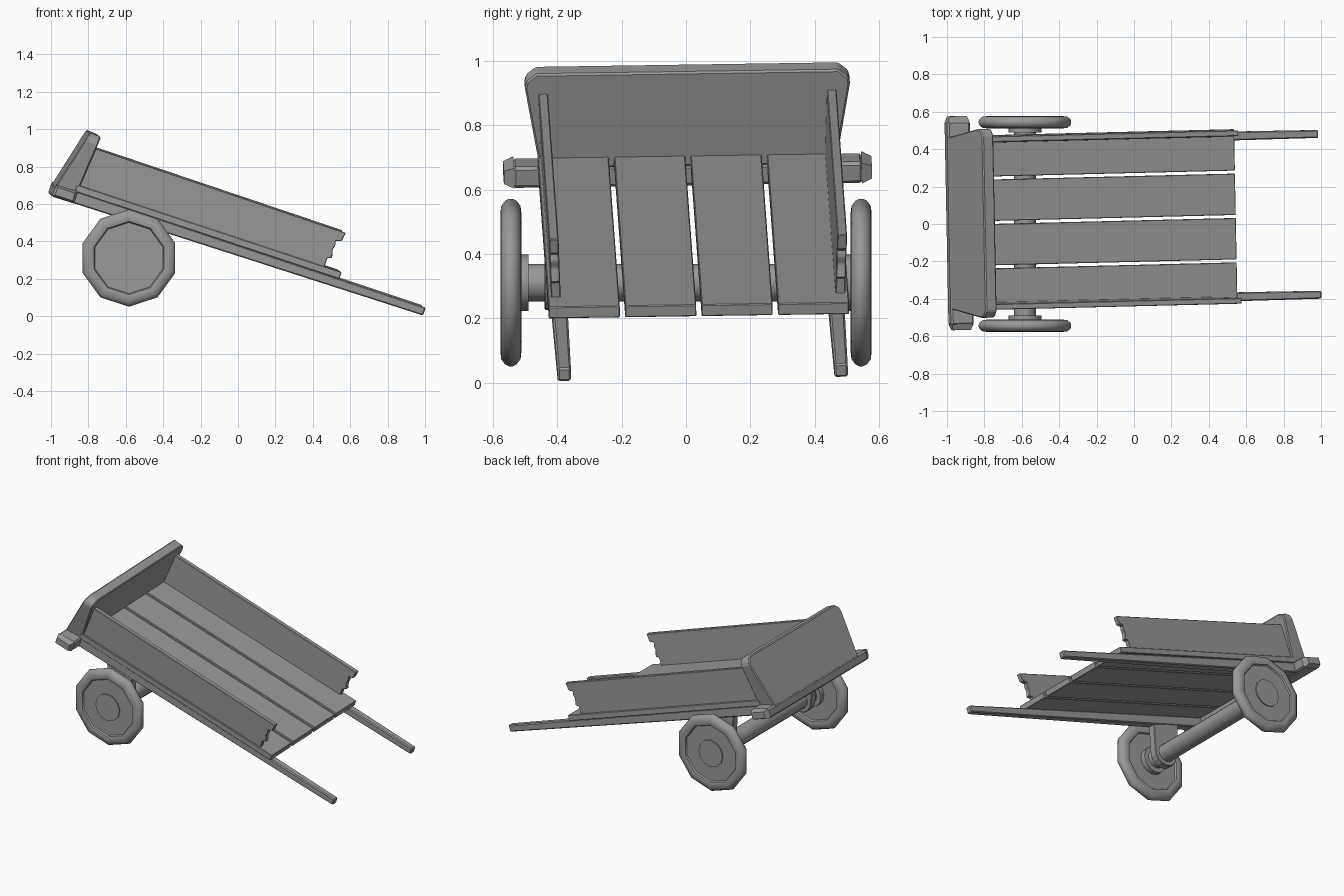
import bpy, bmesh, math
from mathutils import Matrix, Vector

cube = bpy.data.objects.get("Cube")
if cube:
    bpy.data.objects.remove(cube, do_unlink=True)

GREY = (0.32, 0.32, 0.32, 1.0)
wood = bpy.data.materials.new("weathered_grey")
wood.use_nodes = True
wood.diffuse_color = GREY
bsdf = next(n for n in wood.node_tree.nodes if n.type == 'BSDF_PRINCIPLED')
bsdf.inputs["Base Color"].default_value = GREY

# Tilted frame of the cart bed: x along the bed, z out of the floor, origin at its front edge
BED = (Matrix.Translation((0.545, 0.04, 0.242))
       @ Matrix.Rotation(math.radians(1.4), 4, 'Z')
       @ Matrix.Rotation(math.radians(18.3), 4, 'Y')
       @ Matrix.Rotation(math.radians(0.9), 4, 'X'))
WORLD = Matrix.Identity(4)
SIDES = (("right", -1), ("left", 1))


def finish(name, bm, matrix, bevel=0.0, smooth=None):
    bmesh.ops.recalc_face_normals(bm, faces=bm.faces)
    mesh = bpy.data.meshes.new(name)
    bm.to_mesh(mesh)
    bm.free()
    mesh.materials.append(wood)
    if smooth:
        mesh.shade_smooth()
        mesh.set_sharp_from_angle(angle=math.radians(smooth))
    obj = bpy.data.objects.new(name, mesh)
    obj.matrix_world = matrix
    bpy.context.collection.objects.link(obj)
    if bevel:
        mod = obj.modifiers.new("worn_edges", 'BEVEL')
        mod.width = bevel
        mod.segments = 1
    return obj


def loft(name, ring_a, ring_b, matrix=BED, bevel=0.0):
    """Solid between two outlines with the same number of points."""
    bm = bmesh.new()
    a = [bm.verts.new(p) for p in ring_a]
    b = [bm.verts.new(p) for p in ring_b]
    bm.faces.new(a)
    bm.faces.new(b[::-1])
    for i in range(len(a)):
        j = (i + 1) % len(a)
        bm.faces.new((a[i], a[j], b[j], b[i]))
    return finish(name, bm, matrix, bevel)


def rect(x, y, half_y, low, high):
    """Rectangle across the bed at distance x."""
    return [(x, y - half_y, low), (x, y + half_y, low),
            (x, y + half_y, high), (x, y - half_y, high)]


def lathe(name, profile, centre, sides, smooth):
    """Spin (radius, y) points around the y axis; the first and last lie on it."""
    bm = bmesh.new()
    verts = [bm.verts.new((0, y, r)) for r, y in profile]
    edges = [bm.edges.new(pair) for pair in zip(verts, verts[1:])]
    bmesh.ops.spin(bm, geom=verts + edges, cent=(0, 0, 0), axis=(0, 1, 0),
                   angle=math.tau, steps=sides, use_merge=False)
    bmesh.ops.remove_doubles(bm, verts=bm.verts, dist=0.0005)
    return finish(name, bm, Matrix.Translation(centre), smooth=smooth)


# Floor: four planks with narrow gaps
for i in range(4):
    y = (i - 1.5) * 0.2375
    loft(f"floor_plank_{i + 1}", rect(-1.49, y, 0.1105, -0.038, 0),
         rect(0, y, 0.1105, -0.038, 0), bevel=0.003)

# Side boards with a broken front end, leaning out slightly
board = [(-1.485, -0.005), (-1.46, 0.215), (-0.045, 0.207), (-0.052, 0.158),
         (-0.083, 0.147), (-0.077, 0.125), (-0.084, 0.1), (-0.072, 0.057),
         (-0.095, 0.049), (-0.097, -0.005)]
for side, s in SIDES:
    inner = [(x, s * (0.427 + 0.03 * z), z) for x, z in board]
    outer = [(x, s * (0.457 + 0.03 * z), z) for x, z in board]
    loft(f"{side}_side_board", inner, outer, bevel=0.003)

# Long handles running under the floor and tapering to the grips
for side, s in SIDES:
    loft(f"{side}_handle", rect(-1.5, s * 0.43, 0.032, -0.1, -0.034),
         rect(0.487, s * 0.43, 0.021, -0.083, -0.039), bevel=0.006)

# Tail board: chamfered top, narrower and thicker at the foot
outline = [(0.46, 0), (0.505, 0.85), (0.5, 0.92), (0.47, 1)]
outline += [(-y, t) for y, t in reversed(outline)]
back = [Vector((-1.598, 0, -0.05)), Vector((-1.513, 0, 0.288))]
front = [Vector((-1.475, 0, -0.035)), Vector((-1.449, 0, 0.282))]
rings = [[line[0].lerp(line[1], t) + Vector((0, y, 0)) for y, t in outline]
         for line in (back, front)]
loft("tail_board", *rings, bevel=0.006)

# Cross bar below the tail board, with tapered ends
loft("tail_bar", rect(-1.6, 0, 0.545, -0.102, -0.04),
     rect(-1.475, 0, 0.545, -0.1, -0.03), bevel=0.01)
for side, s in SIDES:
    ends = []
    for y, inset in ((0.54, 0.002), (0.572, 0.014)):
        x0, x1, z0, z1 = -1.6 + inset, -1.475 - inset, -0.102 + inset, -0.032 - inset
        ends.append([(x0, s * y, z0), (x1, s * y, z0), (x1, s * y, z1), (x0, s * y, z1)])
    loft(f"{side}_tail_bar_end", *ends)

# Wheels: ten-sided, rounded rim, shallow recess on both faces
AXLE = Vector((-0.583, 0, 0.311))
half = [(0, 0.019), (0.19, 0.019), (0.196, 0.029), (0.212, 0.033),
        (0.238, 0.03), (0.254, 0.018), (0.26, 0.006)]
tyre = half + [(r, -y) for r, y in reversed(half)]
for side, s in SIDES:
    lathe(f"{side}_wheel", tyre, AXLE + Vector((0, s * 0.544, 0)), 10, 40)
    lathe(f"{side}_hub_cap", [(0, 0), (0.09, 0), (0.09, 0.026), (0, 0.026)],
          AXLE + Vector((0, s * 0.544 - (0.026 if s < 0 else 0), 0)), 12, 40)
    lathe(f"{side}_collar", [(0, -0.02), (0.088, -0.02), (0.088, 0.02), (0, 0.02)],
          AXLE + Vector((0, s * 0.51, 0)), 12, 40)

# Axle
lathe("axle", [(0, -0.53), (0.058, -0.53), (0.058, 0.53), (0, 0.53)], AXLE, 12, 40)

# Brackets hanging from the handles and wrapping the axle
for side, s in SIDES:
    arc = [math.pi + math.pi * i / 8 for i in range(9)]
    shape = [(AXLE.x + 0.085 * math.cos(a), AXLE.z + 0.085 * math.sin(a)) for a in arc]
    shape += [(-0.485, 0.51), (-0.68, 0.57)]
    rings = [[(x, 0.01 + s * y, z) for x, z in shape] for y in (0.4, 0.45)]
    loft(f"{side}_axle_bracket", *rings, matrix=WORLD, bevel=0.004)
